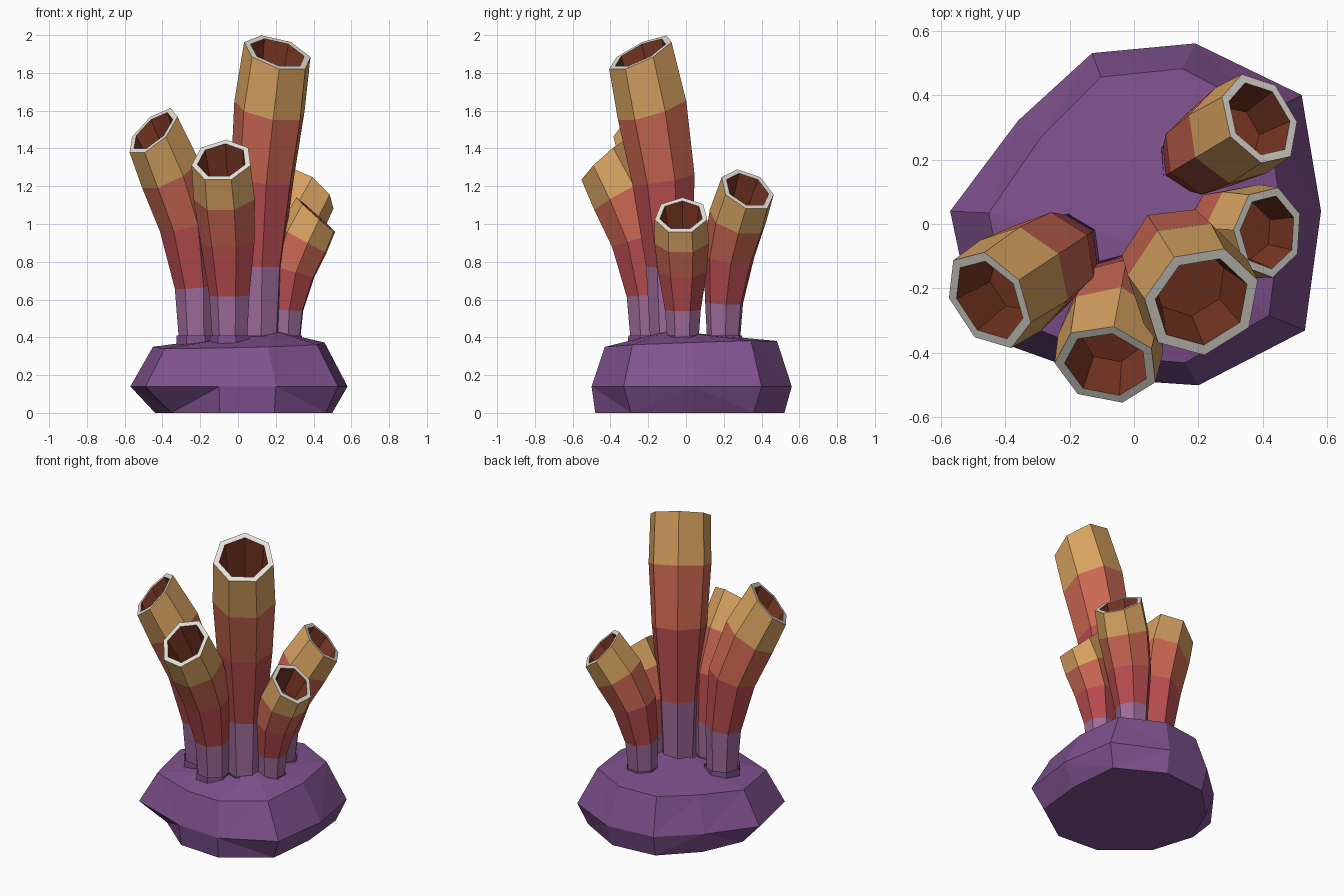
import bpy, bmesh, math
from mathutils import Vector

if "Cube" in bpy.data.objects:
    bpy.data.objects.remove(bpy.data.objects["Cube"])


def material(name, *srgb):
    m = bpy.data.materials.new(name)
    lin = [((c / 255 + 0.055) / 1.055) ** 2.4 for c in srgb]
    m.diffuse_color = (*lin, 1)
    m.use_nodes = True
    m.node_tree.nodes["Principled BSDF"].inputs["Base Color"].default_value = m.diffuse_color
    return m


ROCK = material("rock purple", 128, 82, 143)
MATS = [ROCK,
        material("mauve", 158, 107, 154),
        material("coral red", 186, 77, 80),
        material("burnt orange", 204, 104, 82),
        material("tan", 217, 164, 97),
        material("pale rim", 230, 226, 217),
        material("dark inside", 122, 55, 35)]


def finish(name, bm, mats):
    bmesh.ops.recalc_face_normals(bm, faces=bm.faces[:])
    me = bpy.data.meshes.new(name)
    bm.to_mesh(me)
    bm.free()
    for m in mats:
        me.materials.append(m)
    ob = bpy.data.objects.new(name, me)
    bpy.context.collection.objects.link(ob)


def bridge(bm, a, b, mat=0):
    n = len(a)
    for i in range(n):
        j = (i + 1) % n
        bm.faces.new((a[i], a[j], b[j], b[i])).material_index = mat


# Rock: foot, widest ring and upper ring, closed by a low off-centre peak
# outline x, y and how far the foot is tucked in below each corner
OUTLINE = [(0.58, 0.04, 0.86), (0.52, 0.40, 0.90), (0.19, 0.56, 0.93), (-0.13, 0.53, 0.93),
           (-0.36, 0.32, 0.90), (-0.57, 0.04, 0.77), (-0.49, -0.34, 0.72),
           (-0.10, -0.48, 0.96), (0.20, -0.50, 0.96), (0.53, -0.33, 0.88)]
bm = bmesh.new()
foot = [bm.verts.new((k * x, k * y, 0)) for x, y, k in OUTLINE]
wide = [bm.verts.new((x, y, 0.14)) for x, y, k in OUTLINE]
upper = [bm.verts.new((0.79 * x, 0.86 * y, 0.36 + 0.02 * x + 0.03 * y)) for x, y, k in OUTLINE]
peak = bm.verts.new((0.19, -0.09, 0.435))
bm.faces.new(foot)
bridge(bm, foot, wide)
bridge(bm, wide, upper)
for i in range(len(upper)):
    bm.faces.new((upper[i], upper[(i + 1) % len(upper)], peak))
bmesh.ops.triangulate(bm, faces=[f for f in bm.faces if len(f.verts) == 4])
finish("rock_base", bm, [ROCK])

# Tube rings: height share, lean share, radius share, tilt share, colour below the ring
RINGS = [(0.00, 0.00, 0.58, 0.00, 0),
         (0.27, 0.03, 0.68, 0.10, 1),
         (0.57, 0.22, 0.92, 0.38, 2),
         (0.81, 0.60, 1.04, 0.68, 3),
         (1.00, 1.00, 1.00, 1.00, 4)]
SIDES = 7
FLOOR = 0.36


def tube(name, base, rim, radius, tilt):
    base, rim = Vector((*base, FLOOR)), Vector(rim)
    lean = Vector((rim.x - base.x, rim.y - base.y, 0))
    out = lean.normalized()
    side = Vector((-out.y, out.x, 0))
    up = Vector((0, 0, 1))
    bm = bmesh.new()

    def ring(h, s, r, t):
        c = base + lean * s + up * ((rim.z - FLOOR) * h)
        u = out * math.cos(tilt * t) - up * math.sin(tilt * t)
        return [bm.verts.new(c + radius * r * (side * math.sin(a) - u * math.cos(a)))
                for a in (math.tau * k / SIDES for k in range(SIDES))]

    # rock-coloured collar at the root
    rise = 0.05 / (rim.z - FLOOR)
    last = ring(-2 * rise, 0, 0.69, 0)
    bm.faces.new(last)
    top = ring(rise, 0, 0.67, 0)
    bridge(bm, last, top)
    last = top
    # banded outer wall
    for *shape, mat in RINGS:
        new = ring(*shape)
        bridge(bm, last, new, mat)
        last = new
    # flat lip and hollow inside, following the bend
    lip = ring(1, 1, 0.81, 1)
    bridge(bm, last, lip, 5)
    deep = ring(0.80, 0.60, 0.62, 0.68)
    bridge(bm, lip, deep, 6)
    bm.faces.new(deep).material_index = 6
    finish(name, bm, MATS)


for name, base, rim, radius, tilt in [
        ("tall_tube", (0.11, -0.08), (0.21, -0.24, 1.905), 0.187, 30),
        ("left_tube", (-0.215, -0.08), (-0.45, -0.235, 1.49), 0.167, 48),
        ("front_tube", (-0.04, -0.20), (-0.085, -0.435, 1.335), 0.163, 43),
        ("back_tube", (0.18, 0.20), (0.39, 0.325, 1.18), 0.152, 46),
        ("right_tube", (0.25, -0.015), (0.415, -0.025, 1.045), 0.143, 42)]:
    tube(name, base, rim, radius, math.radians(tilt))
